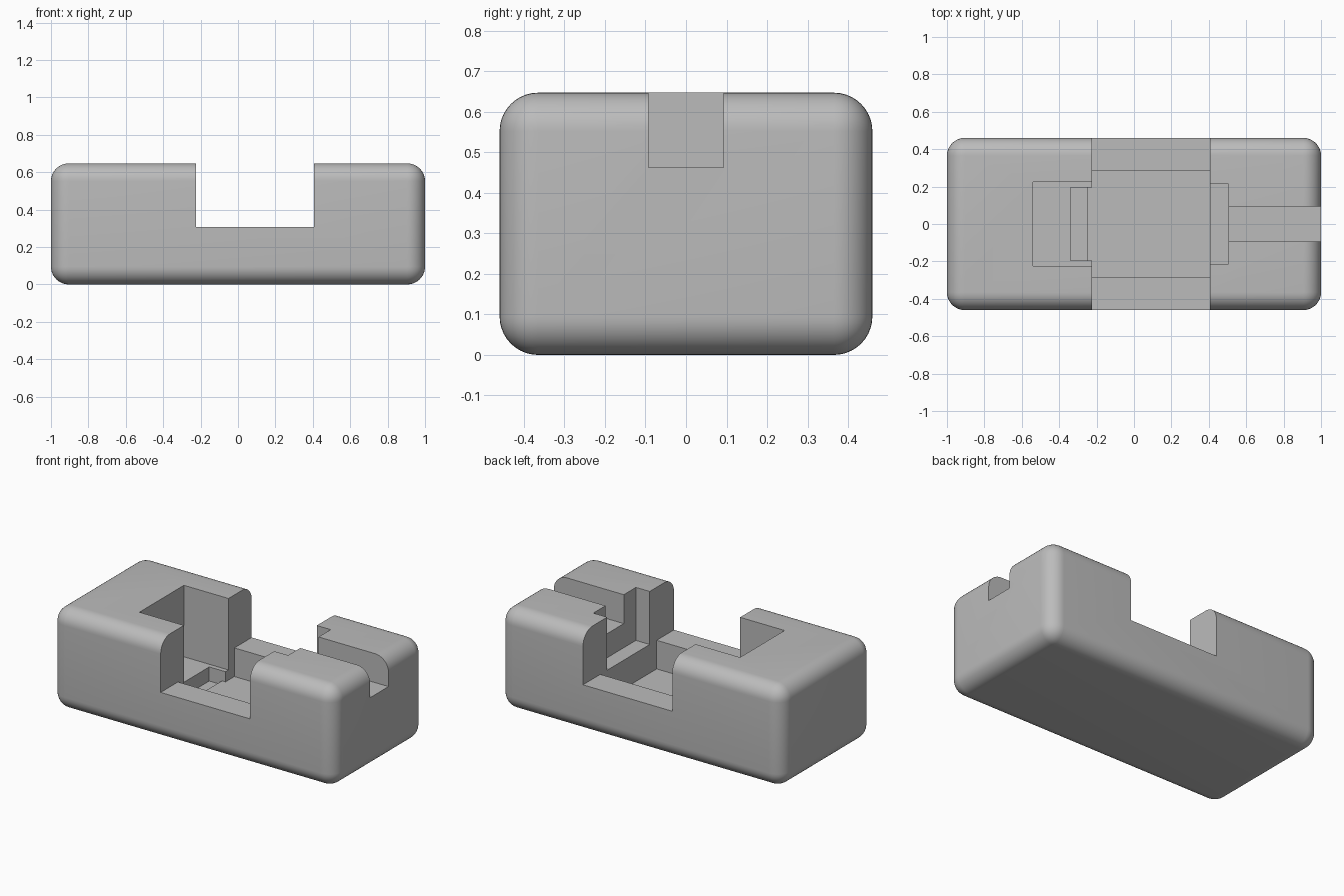
import bpy, bmesh
from mathutils import Matrix, Vector

if "Cube" in bpy.data.objects:
    bpy.data.objects.remove(bpy.data.objects["Cube"], do_unlink=True)

grey = bpy.data.materials.new("plain_grey")
grey.use_nodes = True
colour = (0.5, 0.5, 0.5, 1)
grey.diffuse_color = colour
grey.node_tree.nodes["Principled BSDF"].inputs["Base Color"].default_value = colour


def box(name, x, y, z, radius=0):
    """Box from x, y and z ranges, with optional rounded edges."""
    lo, hi = (Vector(c) for c in zip(x, y, z))
    bm = bmesh.new()
    bmesh.ops.create_cube(bm, size=1, matrix=Matrix.Translation((lo + hi) / 2) @ Matrix.Diagonal((*(hi - lo), 1)))
    if radius:
        bmesh.ops.bevel(bm, geom=bm.edges[:], offset=radius, segments=10, profile=0.5, affect='EDGES')
    mesh = bpy.data.meshes.new(name)
    bm.to_mesh(mesh)
    bm.free()
    mesh.materials.append(grey)
    obj = bpy.data.objects.new(name, mesh)
    bpy.context.collection.objects.link(obj)
    return obj


# Rounded block
HEIGHT, HALF_DEPTH, ABOVE = 0.647, 0.46, 0.9
body = box("block_body", (-1, 1), (-HALF_DEPTH, HALF_DEPTH), (0, HEIGHT), 0.095)

# Recesses: name, x range, half width in y, z range
LEFT, RIGHT, LEDGE, FLOOR = -0.225, 0.407, 0.308, 0.125
recesses = [
    ("cross_notch", (LEFT, RIGHT), 0.7, (LEDGE, ABOVE)),
    ("centre_well", (LEFT, RIGHT), 0.285, (FLOOR, 0.5)),
    ("deep_pocket", (-0.54, 0), 0.225, (0.19, ABOVE)),
    ("well_step", (-0.25, 0), 0.195, (FLOOR, 0.4)),
    ("floor_groove", (-0.34, -0.25), 0.195, (0.10, 0.4)),
    ("shallow_pocket", (0.2, 0.505), 0.215, (LEDGE, ABOVE)),
    ("cable_slot", (0.4, 1.2), 0.0925, (0.462, ABOVE)),
]
bpy.context.view_layer.objects.active = body
for name, x, half, z in recesses:
    cutter = box(name, x, (-half, half), z)
    cutter.hide_render = True
    cut = body.modifiers.new(name, 'BOOLEAN')
    cut.operation = 'DIFFERENCE'
    cut.solver = 'EXACT'
    cut.object = cutter
    bpy.ops.object.modifier_apply(modifier=name)
    bpy.data.objects.remove(cutter, do_unlink=True)

# Smooth rounded edges, crisp cuts
bpy.ops.object.select_all(action='DESELECT')
body.select_set(True)
bpy.ops.object.shade_smooth_by_angle(angle=0.5)
